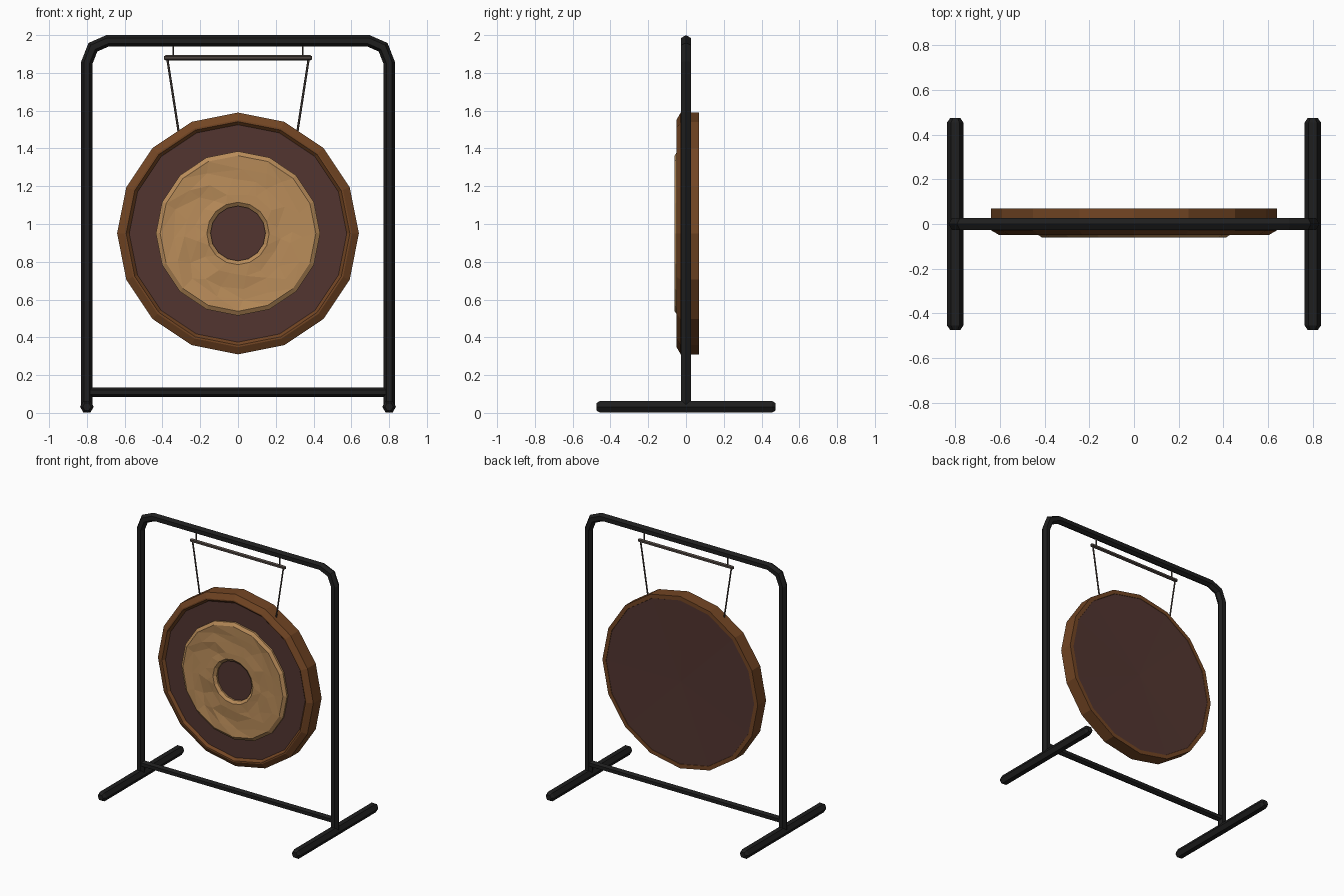
import bpy, bmesh, math, random
from mathutils import Vector

if "Cube" in bpy.data.objects:
    bpy.data.objects.remove(bpy.data.objects["Cube"])
random.seed(4)
CENTRE_Z, SIDES = 0.95, 16


def material(name, r, g, b):
    m = bpy.data.materials.new(name)
    m.use_nodes = True
    m.diffuse_color = (r, g, b, 1)
    bsdf = m.node_tree.nodes["Principled BSDF"]
    bsdf.inputs["Base Color"].default_value = (r, g, b, 1)
    return m


black = material("black metal", 0.013, 0.013, 0.013)
grey = material("grey brown cord", 0.075, 0.058, 0.05)
rim_brown = material("rim brown", 0.17, 0.06, 0.017)
dark_brown = material("dark bronze", 0.085, 0.036, 0.03)
gold = material("hammered gold", 0.48, 0.26, 0.10)


def finish(bm, name, mat):
    bmesh.ops.remove_doubles(bm, verts=bm.verts, dist=1e-5)
    bmesh.ops.recalc_face_normals(bm, faces=bm.faces)
    mesh = bpy.data.meshes.new(name)
    bm.to_mesh(mesh)
    bm.free()
    mesh.materials.append(mat)
    obj = bpy.data.objects.new(name, mesh)
    bpy.context.collection.objects.link(obj)
    return obj


def tube(name, points, radii, mat, side, sides=6):
    """Sweep a polygon along a path; 'side' is a direction across the path."""
    bm = bmesh.new()
    pts = [Vector(p) for p in points]
    if isinstance(radii, float):
        radii = [radii] * len(pts)
    across = Vector(side)
    rings = []
    for i, p in enumerate(pts):
        before = (p - pts[i - 1]).normalized() if i else None
        after = (pts[i + 1] - p).normalized() if i < len(pts) - 1 else None
        tangent = ((before or after) + (after or before)).normalized()
        mitre = 1 / max(tangent.dot(after or before), 0.5)
        u = tangent.cross(across).normalized()
        v = tangent.cross(u)
        ring = []
        for k in range(sides):
            a = math.tau * k / sides
            offset = u * math.cos(a) * mitre + v * math.sin(a)
            ring.append(bm.verts.new(p + offset * radii[i]))
        rings.append(ring)
    for a, b in zip(rings, rings[1:]):
        for k in range(sides):
            n = (k + 1) % sides
            bm.faces.new((a[k], a[n], b[n], b[k]))
    bm.faces.new(rings[0])
    bm.faces.new(rings[-1])
    return finish(bm, name, mat)


def lathe(name, profile, mat, closed=False, hammered=()):
    """Spin (radius, y) points round the gong axis; hammered rings are jittered."""
    bm = bmesh.new()
    rings = []
    for i, (r, y) in enumerate(profile):
        ring = []
        for k in range(SIDES):
            a, rr, yy = math.tau * k / SIDES, r, y
            if i in hammered:
                a += random.uniform(-0.10, 0.10) + 0.12 * (i - hammered[0])
                rr += random.uniform(-0.012, 0.012)
                yy += random.uniform(-0.006, 0.006)
            ring.append(bm.verts.new((rr * math.cos(a), yy,
                                      CENTRE_Z + rr * math.sin(a))))
        rings.append(ring)
    pairs = list(zip(rings, rings[1:]))
    if closed:
        pairs.append((rings[-1], rings[0]))
    for a, b in pairs:
        for k in range(SIDES):
            n = (k + 1) % SIDES
            bm.faces.new((a[k], a[n], b[n], b[k]))
    if hammered:
        bmesh.ops.triangulate(bm, faces=bm.faces)
    return finish(bm, name, mat)


# Frame: one bent pipe, plus the lower crossbar
half = [(-0.8, 0, 0.04), (-0.8, 0, 1.855), (-0.768, 0, 1.936), (-0.69, 0, 1.97)]
arch = half + [(-x, y, z) for x, y, z in reversed(half)]
tube("frame_arch", arch, 0.03, black, (0, 1, 0))
tube("crossbar", [(-0.8, 0, 0.11), (0.8, 0, 0.11)], 0.025, black, (0, 1, 0))

# Mirrored feet, hooks and cords
for label, s in (("left", 1), ("right", -1)):
    x = 0.8 * s
    tube(label + "_foot",
         [(x, -0.475, 0.032), (x, -0.455, 0.032), (x, 0.455, 0.032), (x, 0.475, 0.032)],
         [0.022, 0.036, 0.036, 0.022], black, (0, 0, 1))
    tube(label + "_hook", [(0.343 * s, 0, 1.88), (0.343 * s, 0, 1.95)],
         0.005, grey, (0, 1, 0))
    tube(label + "_cord", [(0.375 * s, 0, 1.88), (0.31 * s, 0, 1.46)],
         0.006, grey, (0, 1, 0))

# Hanging rod with tapered tips
tube("hanging_rod", [(-0.393, 0, 1.88), (-0.383, 0, 1.88), (0.383, 0, 1.88), (0.393, 0, 1.88)],
     [0.007, 0.014, 0.014, 0.007], grey, (0, 1, 0))

# Gong: bevelled rim, dark plate, hammered raised band
lathe("gong_rim", [(0.61, 0.07), (0.64, 0.07), (0.64, -0.028), (0.602, -0.05),
                   (0.592, -0.05), (0.572, -0.028), (0.6, 0.05)], rim_brown, closed=True)
lathe("gong_plate", [(0, -0.032), (0.585, -0.032), (0.62, 0.068), (0, 0.058)], dark_brown)
lathe("gold_band", [(0.435, -0.028), (0.435, -0.045), (0.412, -0.06), (0.35, -0.055),
                    (0.285, -0.052), (0.22, -0.055), (0.165, -0.06), (0.145, -0.045),
                    (0.145, -0.028)], gold, closed=True, hammered=(3, 4, 5))
